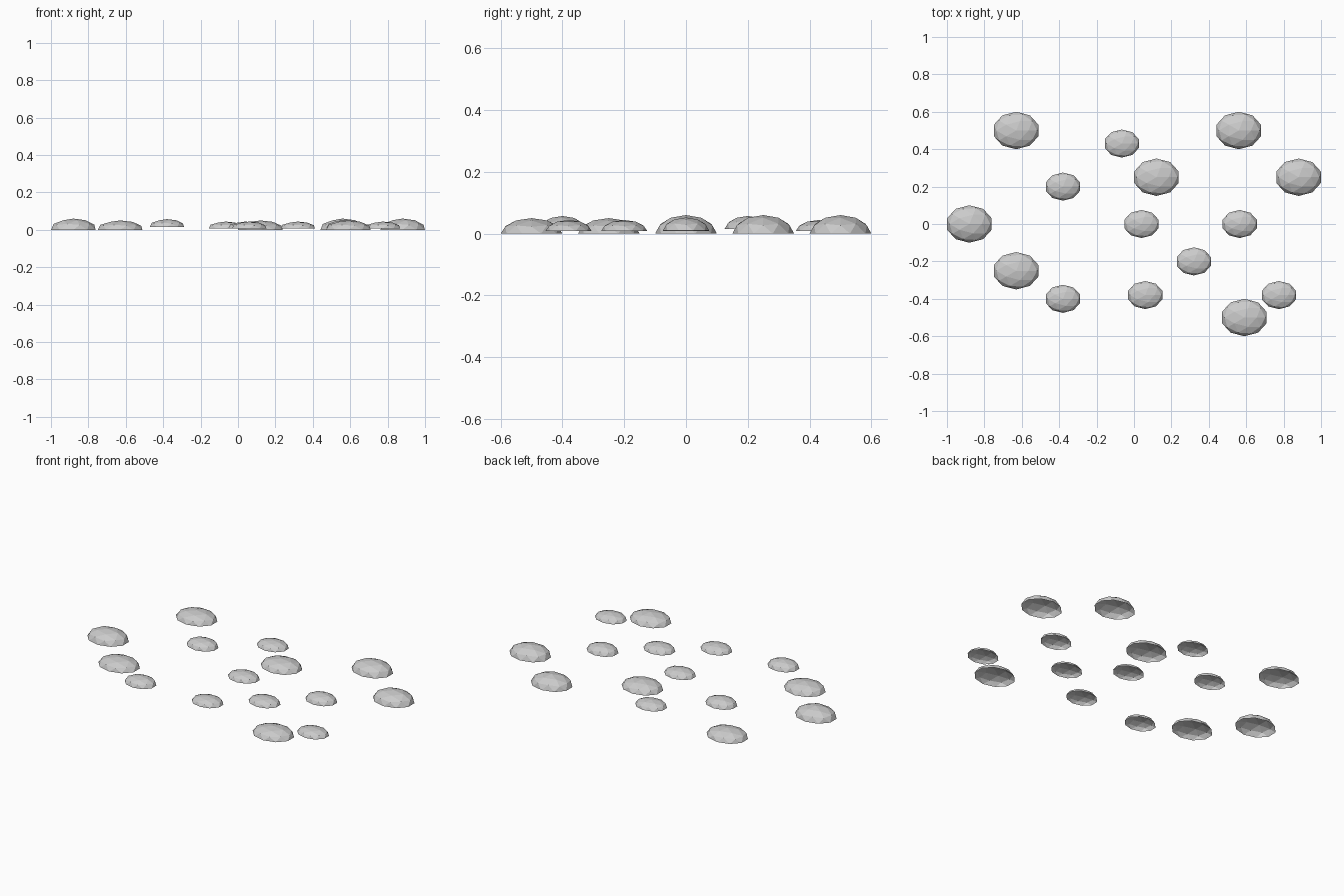
import bpy, bmesh

cube = bpy.data.objects.get("Cube")
if cube:
    bpy.data.objects.remove(cube, do_unlink=True)

stone_grey = bpy.data.materials.new("stone_grey")
stone_grey.use_nodes = True
colour = (0.6, 0.6, 0.6, 1)
stone_grey.diffuse_color = colour
stone_grey.node_tree.nodes["Principled BSDF"].inputs["Base Color"].default_value = colour


def add_stone(name, x, y, size, base, height):
    """Faceted half dome, open underneath."""
    bm = bmesh.new()
    bmesh.ops.create_icosphere(bm, subdivisions=2, radius=1)
    low = [v for v in bm.verts if v.co.z < -0.01]
    bmesh.ops.delete(bm, geom=low, context='VERTS')
    bmesh.ops.scale(bm, vec=(size[0], size[1], height), verts=bm.verts)
    mesh = bpy.data.meshes.new(name)
    bm.to_mesh(mesh)
    bm.free()
    mesh.materials.append(stone_grey)
    obj = bpy.data.objects.new(name, mesh)
    obj.location = (x, y, base)
    bpy.context.collection.objects.link(obj)


# Large stones: x, y, height
LARGE = [(-0.88, 0, 0.06), (-0.63, 0.5, 0.05), (-0.63, -0.25, 0.05),
         (0.12, 0.25, 0.05), (0.56, 0.5, 0.06), (0.88, 0.25, 0.06),
         (0.59, -0.5, 0.05)]
for i, (x, y, h) in enumerate(LARGE):
    add_stone(f"large_stone_{i + 1}", x, y, (0.125, 0.1), 0, h)

# Small stones: x, y, base, height
SMALL = [(-0.38, 0.2, 0.015, 0.042), (-0.38, -0.4, 0.015, 0.042),
         (-0.065, 0.43, 0.008, 0.036), (0.04, 0, 0.008, 0.036),
         (0.32, -0.2, 0.008, 0.036), (0.06, -0.38, 0.008, 0.036),
         (0.565, 0, 0.01, 0.042), (0.775, -0.38, 0.008, 0.036)]
for i, (x, y, b, h) in enumerate(SMALL):
    add_stone(f"small_stone_{i + 1}", x, y, (0.096, 0.075), b, h)
